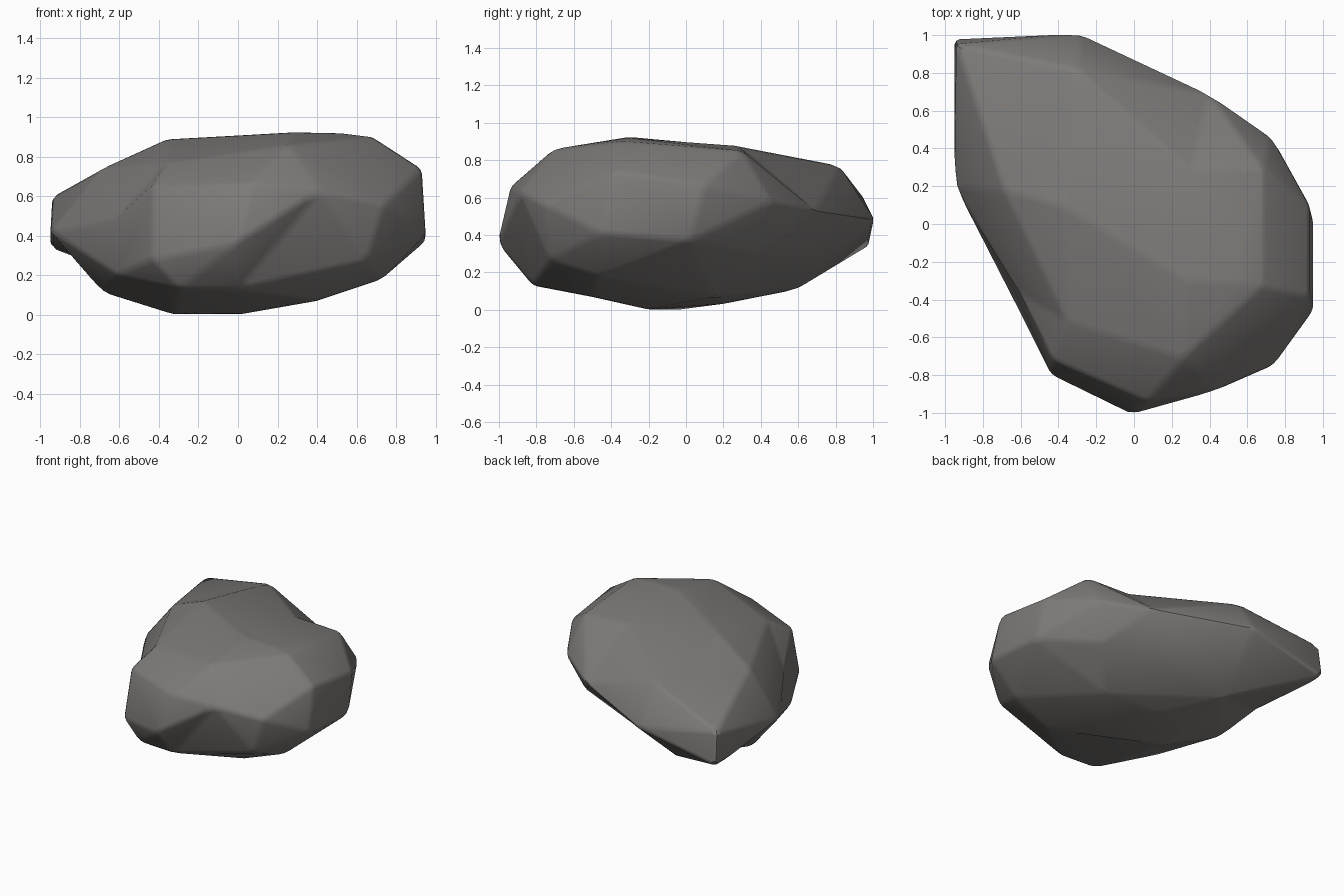
import bpy, bmesh
from mathutils import Vector

if "Cube" in bpy.data.objects:
    bpy.data.objects.remove(bpy.data.objects["Cube"])

# Corner points of the rock, grouped by height
crown = [(.68, .30, .85), (.68, -.33, .90), (.52, -.31, .92), (.28, -.30, .925), (.30, .29, .87),
         (.26, -.71, .86), (-.36, -.51, .77), (-.36, .09, .89), (-.30, .82, .77), (-.69, .18, .74)]
shoulder = [(.93, .10, .67), (.93, -.38, .74), (.73, .46, .58), (.40, .69, .53),
            (.74, -.75, .56), (.42, -.89, .63), (.07, -.94, .66), (-.43, -.72, .65),
            (-.94, .95, .60)]
waist = [(-.95, .98, .34), (-.28, 1.01, .48), (-.95, .20, .42), (-.62, -.35, .48),
         (-.44, -.80, .28), (-.01, -1.01, .36), (.65, -.73, .27), (.95, -.46, .41),
         (.95, .02, .37), (.62, .38, .31)]
base = [(.73, -.46, .18), (.40, .15, .07), (.40, -.50, .07), (0, -.22, 0), (-.33, -.05, 0),
        (-.68, .15, .11), (-.30, -.80, .13), (0, -.82, .13), (-.61, -.45, .20),
        (-.35, .60, .11), (-.85, .35, .31), (-.03, .22, .035)]
points = [Vector(p) for p in crown + shoulder + waist + base]

# Connect the corners on a sphere, then move them to their true places,
# so hollows between the bumps survive
bm = bmesh.new()
centre = Vector((0, 0, .45))
true_place = {}
for p in points:
    d = p - centre
    d.z *= 1.9
    true_place[bm.verts.new(d.normalized())] = p
bmesh.ops.convex_hull(bm, input=bm.verts[:])
for v, p in true_place.items():
    v.co = p


def corner(p):
    return min(bm.verts, key=lambda v: (v.co - Vector(p)).length)


# Turn the ridge under the front nose into a hollow
ridge = bm.edges.get((corner((-.01, -1.01, .36)), corner((.65, -.73, .27))))
if ridge:
    bmesh.ops.rotate_edges(bm, edges=[ridge])

# Merge nearly flat triangles into larger facets
bmesh.ops.dissolve_limit(bm, angle_limit=.12, verts=bm.verts[:], edges=bm.edges[:])
bmesh.ops.recalc_face_normals(bm, faces=bm.faces[:])
mesh = bpy.data.meshes.new("rock")
bm.to_mesh(mesh)
bm.free()
rock = bpy.data.objects.new("rock", mesh)
bpy.context.collection.objects.link(rock)
bpy.context.view_layer.objects.active = rock
rock.select_set(True)

# Dark grey stone
stone = bpy.data.materials.new("stone")
stone.diffuse_color = (.205, .195, .187, 1)
stone.use_nodes = True
stone.node_tree.nodes["Principled BSDF"].inputs["Base Color"].default_value = stone.diffuse_color
mesh.materials.append(stone)

# Worn, narrow rounded edges between the facets
bevel = rock.modifiers.new("worn_edges", 'BEVEL')
bevel.width = .025
bevel.segments = 2
bevel.limit_method = 'ANGLE'
bevel.angle_limit = .15
bpy.ops.object.modifier_apply(modifier=bevel.name)
bpy.ops.object.shade_smooth_by_angle(angle=.5)
